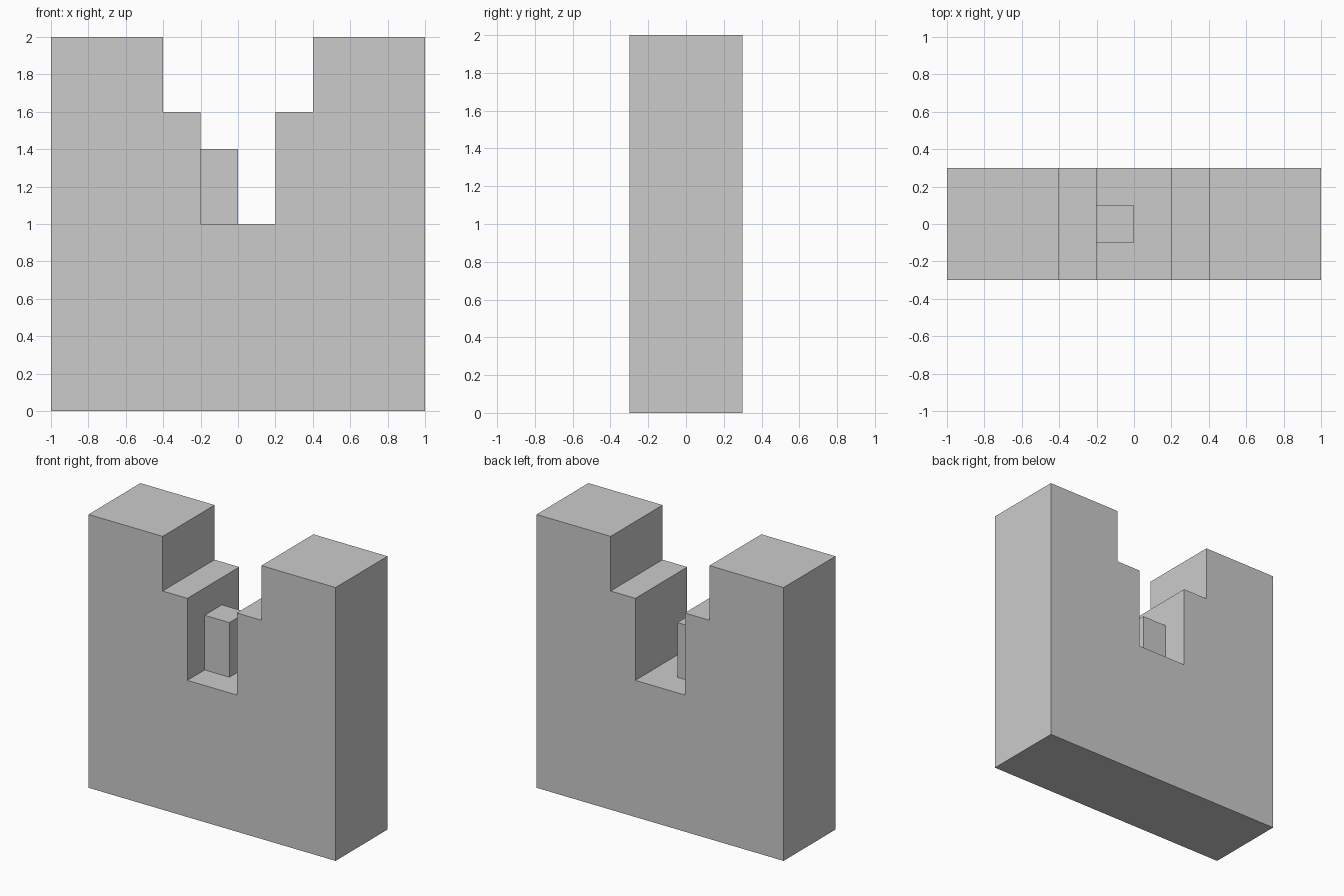
import bpy, bmesh

if "Cube" in bpy.data.objects:
    bpy.data.objects.remove(bpy.data.objects["Cube"])


def extrude_profile(name, points, half_depth):
    """Extrude a closed (x, z) profile along y, centred on y = 0."""
    bm = bmesh.new()
    face = bm.faces.new([bm.verts.new((x, -half_depth, z)) for x, z in points])
    result = bmesh.ops.extrude_face_region(bm, geom=[face])
    moved = [v for v in result["geom"] if isinstance(v, bmesh.types.BMVert)]
    bmesh.ops.translate(bm, verts=moved, vec=(0, 2 * half_depth, 0))
    bmesh.ops.recalc_face_normals(bm, faces=bm.faces)
    mesh = bpy.data.meshes.new(name)
    bm.to_mesh(mesh)
    bm.free()
    obj = bpy.data.objects.new(name, mesh)
    bpy.context.collection.objects.link(obj)
    return obj


# Wall with a stepped notch: right half of the outline, mirrored for the left
half = [(1, 0), (1, 2), (0.4, 2), (0.4, 1.6), (0.2, 1.6), (0.2, 1)]
outline = half + [(-x, z) for x, z in reversed(half)]
extrude_profile("notched_wall", outline, 0.3)

# Small post standing in the notch against the left side
extrude_profile("notch_post", [(-0.2, 1), (0, 1), (0, 1.4), (-0.2, 1.4)], 0.1)
